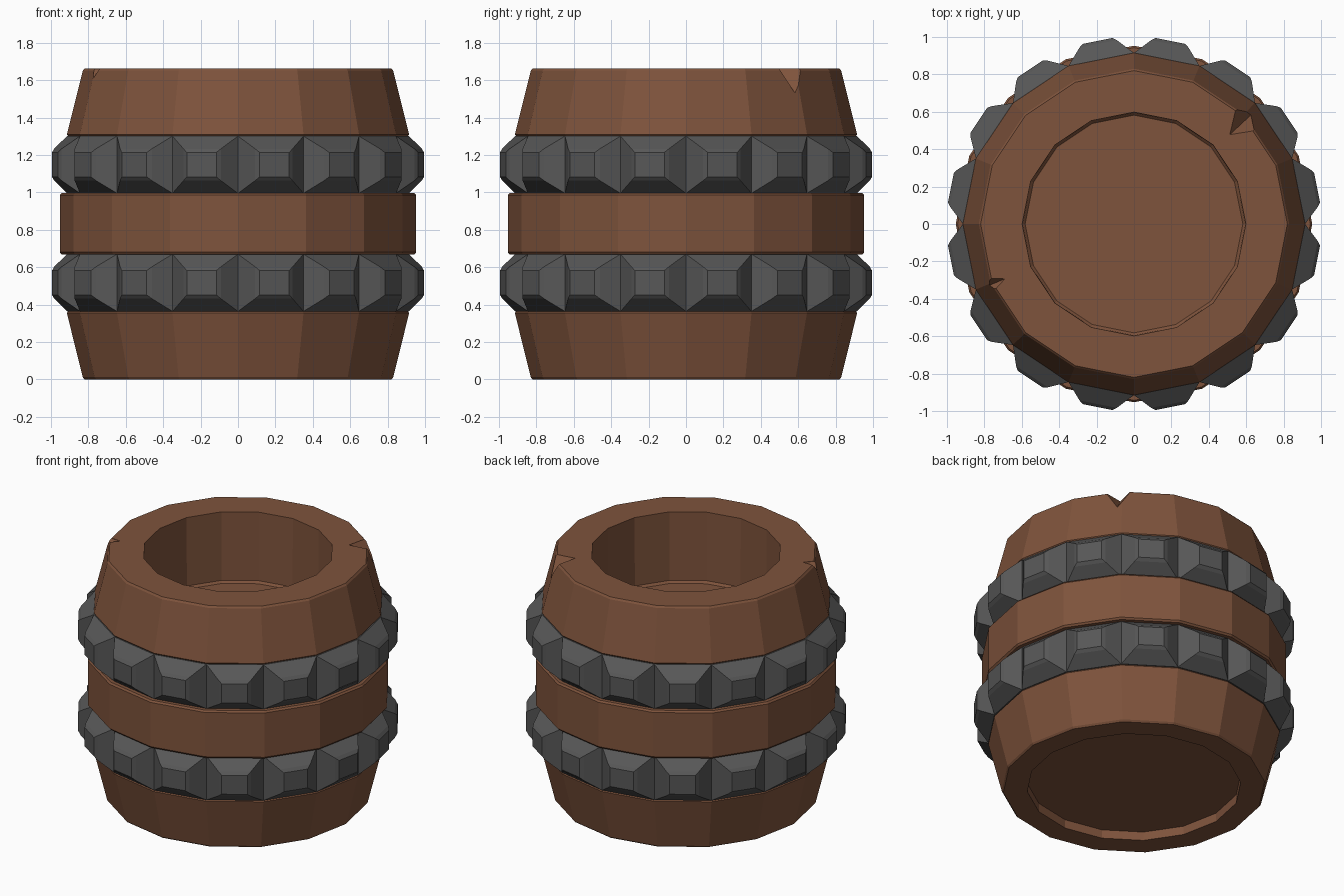
import bpy, bmesh, math
from mathutils import Vector, Matrix

if "Cube" in bpy.data.objects:
    bpy.data.objects.remove(bpy.data.objects["Cube"])

SIDES = 16
STEP = 2 * math.pi / SIDES


def material(name, col):
    m = bpy.data.materials.new(name)
    m.diffuse_color = (*col, 1)
    m.use_nodes = True
    m.node_tree.nodes["Principled BSDF"].inputs["Base Color"].default_value = m.diffuse_color
    return m


def finish(bm, name, mat):
    bmesh.ops.recalc_face_normals(bm, faces=bm.faces)
    me = bpy.data.meshes.new(name)
    bm.to_mesh(me)
    bm.free()
    ob = bpy.data.objects.new(name, me)
    bpy.context.collection.objects.link(ob)
    if mat:
        me.materials.append(mat)
    return ob


def lathe(name, profile, mat):
    """Revolve (radius, z) points; the first and last rings are capped."""
    bm = bmesh.new()
    rings = [[bm.verts.new((r * math.cos(i * STEP), r * math.sin(i * STEP), z))
              for i in range(SIDES)] for r, z in profile]
    for a, b in zip(rings, rings[1:]):
        for i in range(SIDES):
            j = (i + 1) % SIDES
            bm.faces.new((a[i], a[j], b[j], b[i]))
    bm.faces.new(rings[0])
    bm.faces.new(rings[-1])
    return finish(bm, name, mat)


def studded_band(name, zc, mat):
    """Ring of stepped pyramid studs, one per side of the barrel."""
    bm = bmesh.new()
    # (half width, half height, distance from axis)
    layers = [(0.172, 0.15, 0.865), (0.1785, 0.153, 0.897), (0.102, 0.085, 0.982), (0.08, 0.065, 0.998)]
    for k in range(SIDES):
        rot = Matrix.Rotation((k + 0.5) * STEP, 3, 'Z')
        rings = [[bm.verts.new(rot @ Vector((r, sx * w, zc + sz * h)))
                  for sx, sz in ((-1, -1), (1, -1), (1, 1), (-1, 1))] for w, h, r in layers]
        for a, b in zip(rings, rings[1:]):
            for i in range(4):
                j = (i + 1) % 4
                bm.faces.new((a[i], a[j], b[j], b[i]))
        bm.faces.new(rings[0])
        bm.faces.new(rings[-1])
    return finish(bm, name, mat)


def chip(target, angle, inner, half_width, depth):
    """Cut a V-shaped chip out of the top rim."""
    rot = Matrix.Rotation(angle, 3, 'Z')
    pts = [(inner, 0, 1.66), (0.88, 0, 1.66 - depth)]
    pts += [(0.88, s * half_width, 1.66) for s in (-1, 1)]
    pts += [(x, y, 1.75) for x, y in ((inner, 0), (0.88, half_width), (0.88, -half_width))]
    bm = bmesh.new()
    for p in pts:
        bm.verts.new(rot @ Vector(p))
    bmesh.ops.convex_hull(bm, input=bm.verts)
    cutter = finish(bm, "chip_cutter", None)
    cutter.hide_render = True
    cutter.hide_set(True)
    cutter.display_type = 'WIRE'
    mod = target.modifiers.new("chip", 'BOOLEAN')
    mod.operation = 'DIFFERENCE'
    mod.solver = 'EXACT'
    mod.object = cutter


wood = material("wood", (0.21, 0.087, 0.045))
iron = material("iron", (0.095, 0.095, 0.095))

# Wooden barrel: recessed base, three bulging wood bands, open well on top
barrel = lathe("barrel_body", [
    (0.67, 0.06), (0.67, 0), (0.82, 0), (0.83, 0.012),
    (0.915, 0.355), (0.905, 0.366), (0.88, 0.366),
    (0.88, 0.668), (0.943, 0.668), (0.953, 0.68),
    (0.953, 0.985), (0.943, 0.997), (0.88, 0.997),
    (0.88, 1.299), (0.905, 1.299), (0.915, 1.31),
    (0.83, 1.65), (0.82, 1.662), (0.598, 1.662),
    (0.596, 1.19), (0.582, 1.175)], wood)

# Chips in the rim
chip(barrel, math.radians(43), 0.70, 0.12, 0.15)
chip(barrel, math.radians(203), 0.75, 0.06, 0.07)

# Studded iron bands
studded_band("lower_band", 0.517, iron)
studded_band("upper_band", 1.148, iron)
